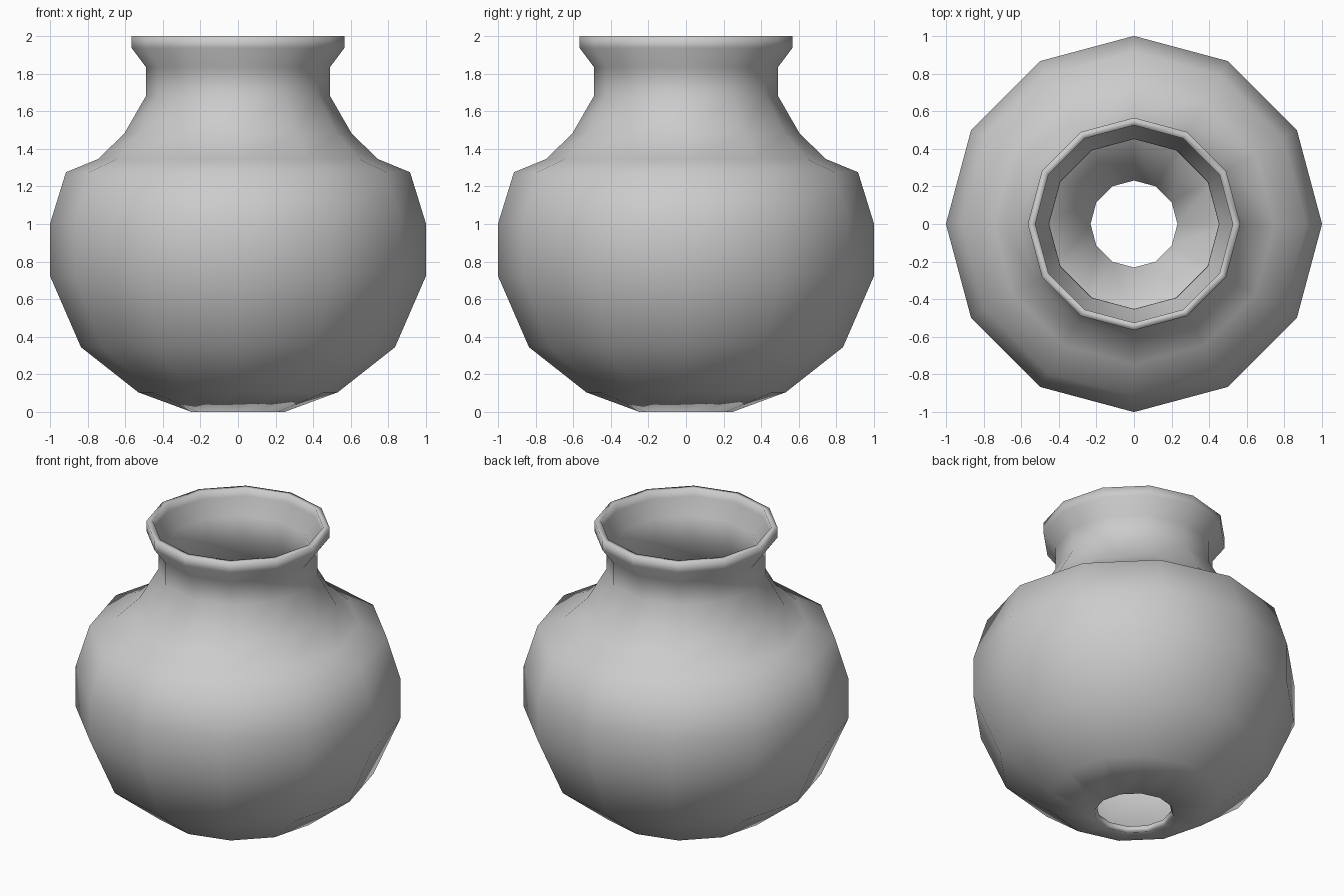
import bpy, bmesh
from math import cos, sin, pi

if "Cube" in bpy.data.objects:
    bpy.data.objects.remove(bpy.data.objects["Cube"])

SIDES = 12
# Outer profile (radius, height) from the open foot up to the rim
PROFILE = [(0.245, 0.0), (0.53, 0.105), (0.835, 0.345), (1.0, 0.725),
           (1.0, 1.0), (0.915, 1.275), (0.745, 1.345), (0.605, 1.48),
           (0.49, 1.68), (0.49, 1.835), (0.565, 1.935), (0.565, 2.0)]

# Revolve the profile into rings of quads
bm = bmesh.new()
rings = [[bm.verts.new((r * cos(2 * pi * i / SIDES), r * sin(2 * pi * i / SIDES), z))
          for i in range(SIDES)] for r, z in PROFILE]
for low, high in zip(rings, rings[1:]):
    for i in range(SIDES):
        j = (i + 1) % SIDES
        bm.faces.new((low[i], low[j], high[j], high[i])).smooth = True

mesh = bpy.data.meshes.new("pot")
bm.to_mesh(mesh)
bm.free()
pot = bpy.data.objects.new("pot", mesh)
bpy.context.collection.objects.link(pot)

# Wall thickness, inwards, leaving the mouth and foot open
wall = pot.modifiers.new("wall", 'SOLIDIFY')
wall.thickness = 0.04
wall.offset = -1
